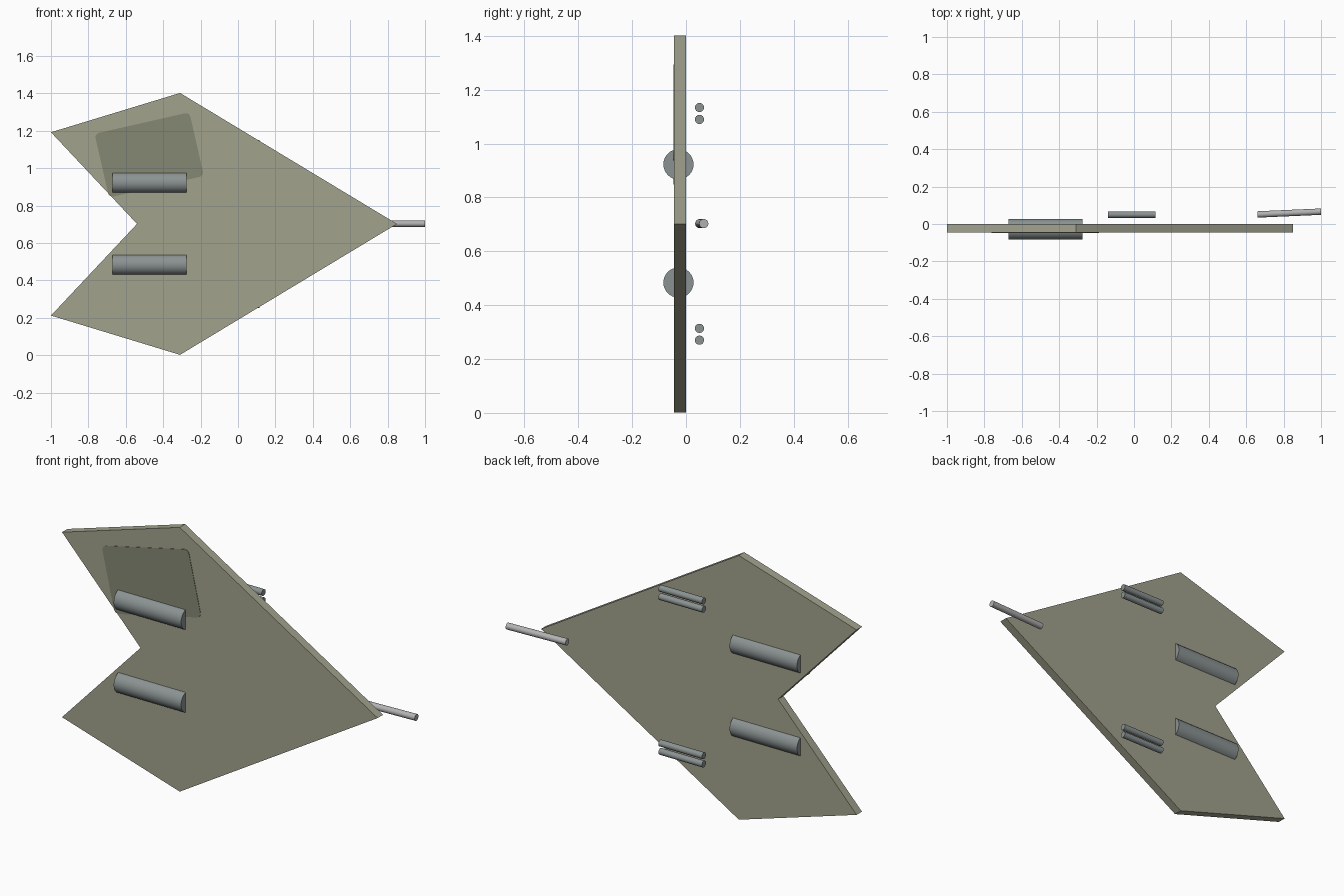
import bpy, bmesh
from math import cos, sin, pi, radians
from mathutils import Vector

if "Cube" in bpy.data.objects:
    bpy.data.objects.remove(bpy.data.objects["Cube"])


def material(name, rgb):
    m = bpy.data.materials.new(name)
    m.diffuse_color = (*rgb, 1)
    m.use_nodes = True
    m.node_tree.nodes["Principled BSDF"].inputs["Base Color"].default_value = m.diffuse_color
    return m


HULL = material("olive_grey", (0.36, 0.36, 0.27))
DARK = material("dark_olive", (0.235, 0.25, 0.175))
STEEL = material("steel", (0.26, 0.29, 0.29))
PALE = material("pale_metal", (0.45, 0.45, 0.45))


def slab(name, outline, y_front, y_back, mat):
    """Extrude an x-z outline along y."""
    bm = bmesh.new()
    face = bm.faces.new([bm.verts.new((x, y_front, z)) for x, z in outline])
    ext = bmesh.ops.extrude_face_region(bm, geom=[face])
    verts = [g for g in ext["geom"] if isinstance(g, bmesh.types.BMVert)]
    bmesh.ops.translate(bm, verts=verts, vec=(0, y_back - y_front, 0))
    bmesh.ops.recalc_face_normals(bm, faces=bm.faces)
    me = bpy.data.meshes.new(name)
    bm.to_mesh(me)
    bm.free()
    ob = bpy.data.objects.new(name, me)
    bpy.context.collection.objects.link(ob)
    me.materials.append(mat)
    return ob


def rod(name, start, end, radius, mat, sides=32):
    """Capped cylinder between two points."""
    a, b = Vector(start), Vector(end)
    d = b - a
    bpy.ops.mesh.primitive_cylinder_add(
        vertices=sides, radius=radius, depth=d.length, location=(a + b) / 2,
        rotation=d.to_track_quat('Z', 'Y').to_euler())
    ob = bpy.context.object
    ob.name = name
    bpy.ops.object.shade_smooth_by_angle(angle=radians(40))
    ob.data.materials.append(mat)
    return ob


# Arrow-shaped wing plate, outline mirrored about its centre line
MID = 0.702
half = [(0.85, 0), (-0.31, 0.70), (-1.0, 0.49), (-0.54, 0)]
outline = half + [(x, -z) for x, z in half[2:0:-1]]
slab("wing_plate", [(x, MID + z) for x, z in outline], -0.045, 0.0, HULL)

# Tilted thin panel with rounded corners on the front face
cx, cz, tilt, r = -0.4745, 1.071, radians(12.8), 0.025
panel = []
for k, (sx, sz) in enumerate([(1, 1), (-1, 1), (-1, -1), (1, -1)]):
    for i in range(6):
        a = k * pi / 2 + i * pi / 10
        u = sx * 0.235 + r * cos(a)
        v = sz * 0.1495 + r * sin(a)
        panel.append((cx + u * cos(tilt) - v * sin(tilt),
                      cz + u * sin(tilt) + v * cos(tilt)))
slab("marking_panel", panel, -0.047, -0.0445, DARK)

# Engines set through the plate
for side, z in (("upper", 0.923), ("lower", 0.484)):
    rod(side + "_engine", (-0.67, -0.028, z), (-0.275, -0.028, z), 0.056, STEEL)

# Twin barrels behind each wing
for side, s in (("upper", 1), ("lower", -1)):
    for i, off in enumerate((0.388, 0.432)):
        z = MID + s * off
        rod(f"{side}_barrel_{i + 1}", (-0.14, 0.05, z), (0.115, 0.05, z), 0.017, STEEL, 24)

# Slightly angled nose probe
rod("nose_probe", (0.66, 0.051, MID + 0.001), (1.0, 0.066, MID + 0.001), 0.017, PALE, 24)
